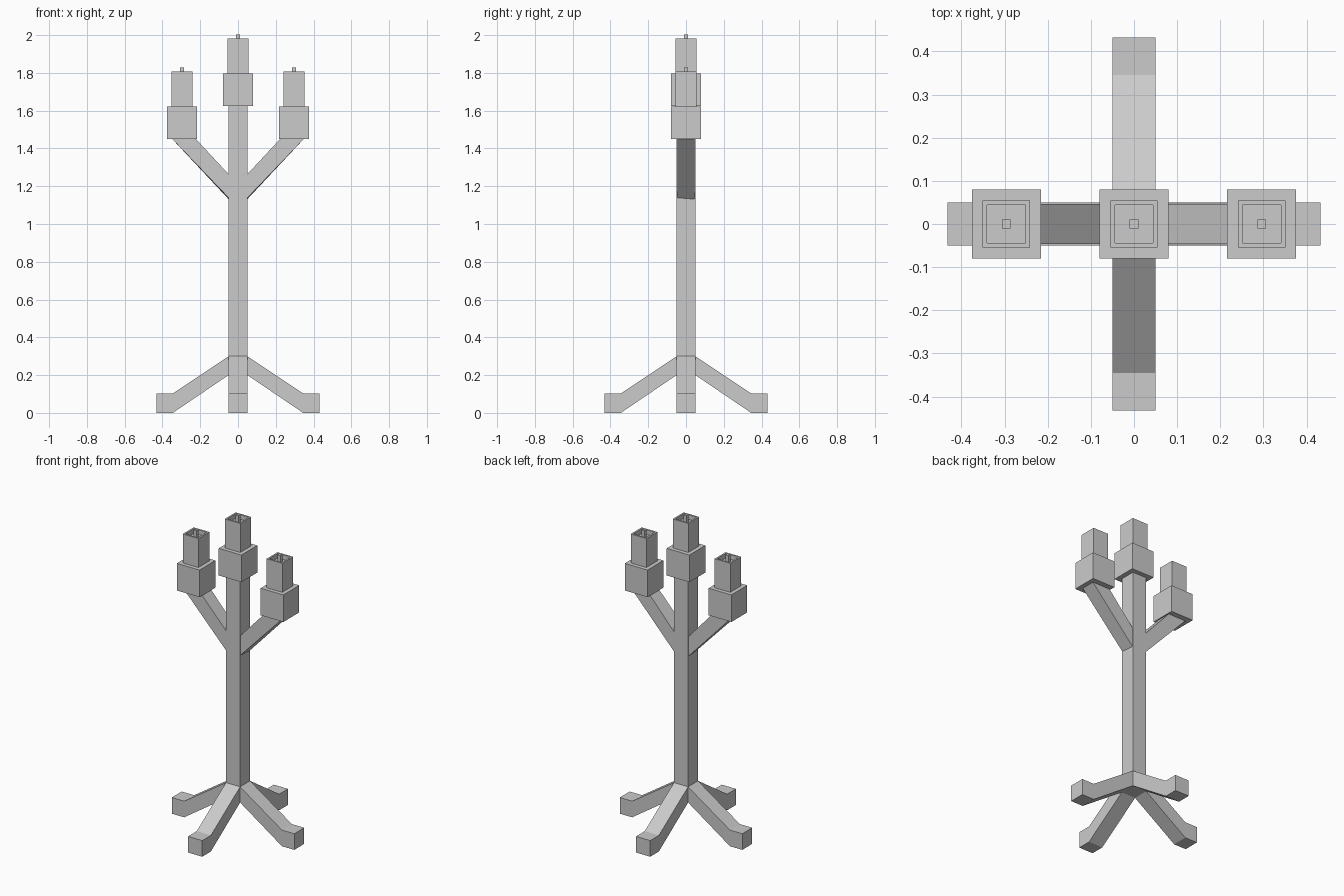
import bpy, bmesh
from math import pi
from mathutils import Matrix

if "Cube" in bpy.data.objects:
    bpy.data.objects.remove(bpy.data.objects["Cube"])


def finish(bm, name):
    bmesh.ops.recalc_face_normals(bm, faces=bm.faces)
    me = bpy.data.meshes.new(name)
    bm.to_mesh(me)
    bm.free()
    ob = bpy.data.objects.new(name, me)
    bpy.context.collection.objects.link(ob)
    return ob


def box(name, x, half, z0, z1, recess=None):
    bm = bmesh.new()
    m = Matrix.Translation((x, 0, (z0 + z1) / 2)) @ Matrix.Diagonal((2 * half, 2 * half, z1 - z0, 1))
    bmesh.ops.create_cube(bm, size=1, matrix=m)
    if recess:
        # sink the inner part of the top face
        rim, depth = recess
        bm.faces.ensure_lookup_table()
        top = max(bm.faces, key=lambda f: f.calc_center_median().z)
        bmesh.ops.inset_region(bm, faces=[top], thickness=rim)
        inner = bmesh.ops.extrude_face_region(bm, geom=[top])
        verts = [g for g in inner["geom"] if isinstance(g, bmesh.types.BMVert)]
        bmesh.ops.translate(bm, verts=verts, vec=(0, 0, -depth))
        if top.is_valid:
            bmesh.ops.delete(bm, geom=[top], context='FACES_ONLY')
    return finish(bm, name)


def profile_bar(name, pts, half, angle, shear=0.0):
    # extrude an x-z profile across y, then turn it around the post
    bm = bmesh.new()
    sides = [[bm.verts.new((x, y, z)) for x, z in pts] for y in (-half, half)]
    n = len(pts)
    bm.faces.new(sides[0])
    bm.faces.new(sides[1])
    for i in range(n):
        j = (i + 1) % n
        bm.faces.new((sides[0][i], sides[0][j], sides[1][j], sides[1][i]))
    bmesh.ops.transform(bm, matrix=Matrix.Rotation(angle, 4, 'Z'), verts=bm.verts)
    for v in bm.verts:
        if v.co.z < 1.4:
            v.co.z -= shear * v.co.y
    return finish(bm, name)


# central post
box("post", 0, 0.05, 0.2, 1.63)

# four bent legs
leg = [(0.05, 0.3), (0.345, 0.103), (0.432, 0.103), (0.432, 0), (0.345, 0), (0.05, 0.2)]
for i, side in enumerate(("right", "back", "left", "front")):
    profile_bar(side + "_leg", leg, 0.05, i * pi / 2)

# two slanted arms
arm = [(0.045, 1.255), (0.225, 1.452), (0.35, 1.452), (0.045, 1.13)]
for side, angle in (("right", 0), ("left", pi)):
    profile_bar(side + "_arm", arm, 0.046, angle, 0.08)

# cups, hollow-topped candles and wicks
for side, x, z in (("left", -0.296, 1.45), ("centre", 0, 1.625), ("right", 0.296, 1.45)):
    box(side + "_cup", x, 0.08, z, z + 0.173)
    box(side + "_candle", x, 0.055, z + 0.173, z + 0.358, (0.015, 0.03))
    box(side + "_wick", x, 0.01, z + 0.328, z + 0.378)
